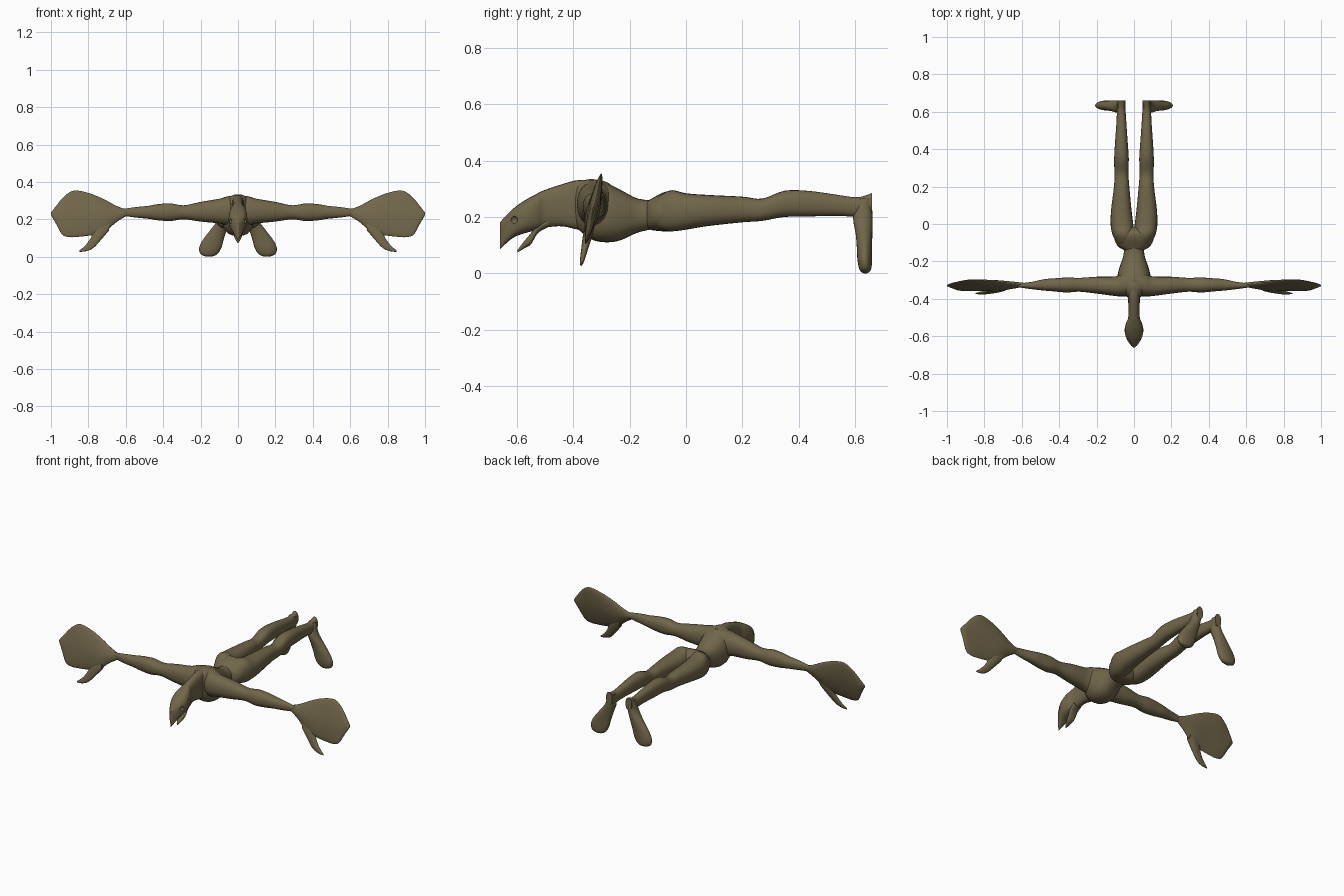
import bpy
import bmesh
import math
from mathutils import Vector

if "Cube" in bpy.data.objects:
    bpy.data.objects.remove(bpy.data.objects["Cube"], do_unlink=True)

# One olive colour for the whole creature
olive = bpy.data.materials.new("olive skin")
olive.use_nodes = True
colour = (0.165, 0.132, 0.068, 1)
olive.diffuse_color = colour
shader = olive.node_tree.nodes["Principled BSDF"]
shader.inputs["Base Color"].default_value = colour
shader.inputs["Roughness"].default_value = 0.8


def smooth_rings(rings, steps=4):
    """Resample rings along a Catmull-Rom spline."""
    points = [Vector(ring) for ring in rings]
    padded = [points[0]] + points + [points[-1]]
    result = []
    for a, b, c, d in zip(padded, padded[1:], padded[2:], padded[3:]):
        for step in range(steps):
            t = step / steps
            result.append(b + (c - a) * (t / 2)
                          + (a * 2 - b * 5 + c * 4 - d) * (t * t / 2)
                          + (b * 3 - a - c * 3 + d) * (t ** 3 / 2))
    return result + [points[-1]]


def signed_power(value, power):
    return math.copysign(abs(value) ** power, value)


def loft(name, axis, rings, roundness=1.0, side=1, lean=0.0, segments=24, angle=50):
    """Skin rings of (position, low, high, low, high) stacked along an axis.

    The two low/high pairs bound the section on the remaining axes in x, y, z order.
    Roundness 1 is an ellipse, less is boxier, more is lens shaped.
    """
    others = [i for i in range(3) if i != axis]
    bm = bmesh.new()
    loops = []
    for ring in smooth_rings(rings):
        position, low_u, high_u, low_v, high_v = ring
        loop = []
        for k in range(segments):
            turn = math.tau * k / segments
            co = Vector((0, 0, 0))
            co[axis] = position
            co[others[0]] = (low_u + high_u) / 2 + (high_u - low_u) / 2 * signed_power(math.cos(turn), roundness)
            co[others[1]] = (low_v + high_v) / 2 + (high_v - low_v) / 2 * signed_power(math.sin(turn), roundness)
            co.y += lean * (co.z - 0.22)
            co.x *= side
            loop.append(bm.verts.new(co))
        loops.append(loop)
    for first, second in zip(loops, loops[1:]):
        for k in range(segments):
            j = (k + 1) % segments
            bm.faces.new((first[k], first[j], second[j], second[k]))
    bm.faces.new(loops[0])
    bm.faces.new(loops[-1])
    bmesh.ops.recalc_face_normals(bm, faces=bm.faces)
    mesh = bpy.data.meshes.new(name)
    bm.to_mesh(mesh)
    bm.free()
    mesh.materials.append(olive)
    obj = bpy.data.objects.new(name, mesh)
    bpy.context.collection.objects.link(obj)
    bpy.ops.object.select_all(action="DESELECT")
    obj.select_set(True)
    bpy.context.view_layer.objects.active = obj
    bpy.ops.object.shade_smooth_by_angle(angle=math.radians(angle))
    return obj


# Head with hooked upper beak, running back into the narrow neck
head = loft("head_and_neck", 1, [
    (-.66, -.004, .004, .085, .18),
    (-.645, -.02, .02, .1, .198),
    (-.61, -.041, .041, .128, .232),
    (-.57, -.05, .05, .143, .26),
    (-.53, -.043, .043, .153, .282),
    (-.5, -.031, .031, .162, .296),
    (-.44, -.03, .03, .167, .316),
    (-.38, -.034, .034, .155, .331),
    (-.3, -.04, .04, .15, .33),
], roundness=.75)

# Lower jaw
loft("lower_jaw", 1, [
    (-.597, -.004, .004, .074, .084),
    (-.575, -.016, .016, .088, .113),
    (-.55, -.024, .024, .103, .143),
    (-.525, -.027, .027, .143, .18),
    (-.49, -.026, .026, .163, .2),
], roundness=.85)

# Torso, tapering to the waist
loft("torso", 1, [
    (-.395, -.03, .03, .17, .315),
    (-.37, -.055, .055, .145, .328),
    (-.33, -.08, .08, .118, .334),
    (-.28, -.088, .088, .11, .32),
    (-.23, -.077, .077, .118, .295),
    (-.17, -.057, .057, .145, .265),
    (-.1, -.05, .05, .16, .258),
], roundness=.85)

# Pelvis bridging the waist and both thighs
loft("pelvis", 1, [
    (-.14, -.05, .05, .16, .255),
    (-.12, -.085, .085, .153, .266),
    (-.08, -.105, .105, .149, .287),
    (-.045, -.1, .1, .152, .29),
    (-.015, -.04, .04, .18, .26),
], roundness=.85)

for side, word in ((1, "left"), (-1, "right")):
    # Arm, flared at the shoulder and slim at the wrist
    loft(word + "_arm", 0, [
        (0, -.385, -.24, .165, .33),
        (.06, -.387, -.262, .168, .322),
        (.1, -.385, -.28, .178, .31),
        (.2, -.372, -.282, .188, .293),
        (.29, -.362, -.288, .2, .275),
        (.36, -.366, -.286, .191, .285),
        (.43, -.36, -.291, .195, .281),
        (.48, -.356, -.295, .203, .272),
        (.55, -.348, -.31, .21, .265),
        (.62, -.338, -.318, .22, .255),
    ], roundness=.9, side=side)

    # Broad flat hand, leaning forward at the bottom
    loft(word + "_hand", 0, [
        (.59, -.34, -.318, .222, .25),
        (.65, -.347, -.311, .185, .272),
        (.72, -.354, -.306, .128, .309),
        (.79, -.352, -.308, .114, .338),
        (.86, -.349, -.311, .106, .354),
        (.9, -.347, -.313, .105, .345),
        (.94, -.344, -.316, .118, .312),
        (.975, -.341, -.319, .18, .268),
        (1, -.334, -.328, .222, .236),
    ], roundness=1.2, side=side, lean=.22, segments=32)

    # Hooked thumb
    loft(word + "_thumb", 0, [
        (.69, -.345, -.315, .14, .2),
        (.73, -.347, -.313, .093, .19),
        (.765, -.343, -.317, .054, .15),
        (.79, -.34, -.32, .037, .096),
        (.82, -.337, -.323, .028, .057),
        (.848, -.332, -.328, .026, .034),
    ], side=side, lean=.22)

    # Leg, from thigh through calf to heel
    loft(word + "_leg", 1, [
        (-.115, .005, .085, .17, .255),
        (-.09, 0, .1, .155, .278),
        (-.05, 0, .117, .149, .295),
        (0, .004, .125, .155, .284),
        (.08, .014, .122, .168, .278),
        (.2, .025, .107, .181, .272),
        (.27, .03, .105, .186, .265),
        (.35, .028, .106, .2, .293),
        (.44, .034, .101, .202, .292),
        (.54, .041, .094, .204, .278),
        (.61, .045, .091, .2, .27),
        (.66, .046, .088, .205, .285),
    ], roundness=.85, side=side)

    # Foot hanging down and turned outward
    loft(word + "_foot", 2, [
        (.265, .046, .09, .61, .66),
        (.2, .046, .107, .593, .661),
        (.14, .062, .15, .602, .661),
        (.09, .077, .188, .606, .66),
        (.05, .088, .207, .608, .66),
        (.02, .105, .204, .613, .658),
        (.006, .123, .187, .62, .652),
        (0, .145, .165, .631, .641),
    ], side=side)

# Hollow eye sockets
bpy.ops.mesh.primitive_uv_sphere_add(segments=16, ring_count=8, radius=.014, location=(0, -.611, .19))
socket = bpy.context.object
socket.name = "eye_socket_cutter"
socket.scale.x = 6
socket.hide_render = True
socket.data.materials.append(olive)
socket.display_type = "WIRE"
# Split the cutter into a pair, one pocket for each side of the head
bpy.ops.object.transform_apply(location=True, scale=True)
for vert in socket.data.vertices:
    vert.co.x = vert.co.x / 6 + .045
mirror = socket.modifiers.new("pair", "MIRROR")
mirror.use_mirror_merge = False
cut = head.modifiers.new("eye_sockets", "BOOLEAN")
cut.operation = "DIFFERENCE"
cut.solver = "EXACT"
cut.object = socket
socket.hide_set(True)
